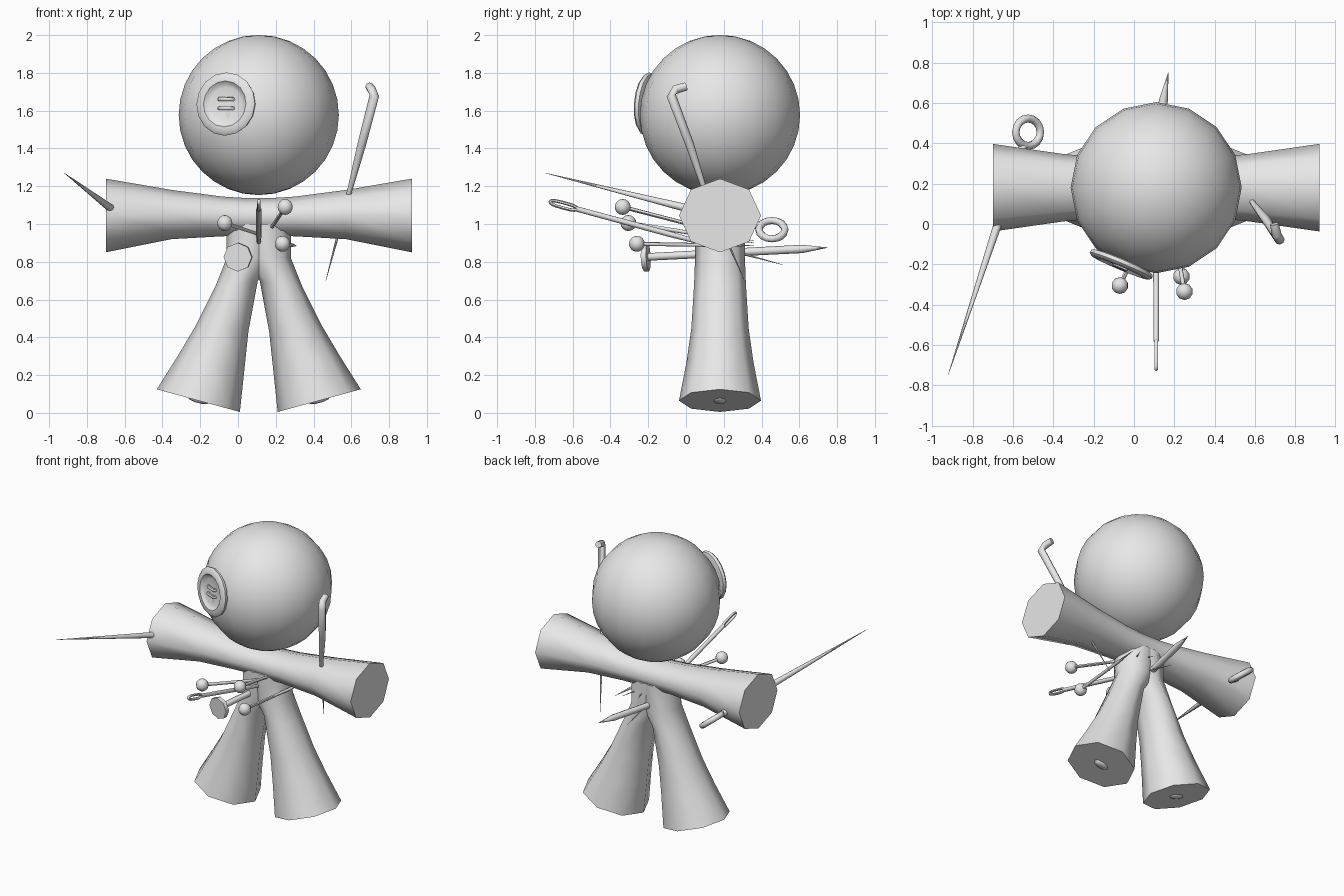
import bpy, bmesh, math
from mathutils import Vector, Matrix

if "Cube" in bpy.data.objects:
    bpy.data.objects.remove(bpy.data.objects["Cube"])

CX, CY = 0.11, 0.18          # body axis
grey = bpy.data.materials.new("grey")
grey.diffuse_color = (0.8, 0.8, 0.8, 1)
grey.use_nodes = True
grey.node_tree.nodes["Principled BSDF"].inputs["Base Color"].default_value = grey.diffuse_color


def finish(name, bm, angle=60):
    bmesh.ops.recalc_face_normals(bm, faces=bm.faces)
    me = bpy.data.meshes.new(name)
    bm.to_mesh(me)
    bm.free()
    me.shade_smooth()
    me.set_sharp_from_angle(angle=math.radians(angle))
    me.materials.append(grey)
    ob = bpy.data.objects.new(name, me)
    bpy.context.collection.objects.link(ob)
    return ob


def loft(name, rings, closed=False, angle=60):
    """Skin a list of equal-sized point rings, capping the ends."""
    bm = bmesh.new()
    vs = [[bm.verts.new(p) for p in r] for r in rings]
    n = len(vs[0])
    pairs = list(zip(vs, vs[1:])) + ([(vs[-1], vs[0])] if closed else [])
    for a, b in pairs:
        for i in range(n):
            j = (i + 1) % n
            bm.faces.new((a[i], a[j], b[j], b[i]))
    if not closed:
        bm.faces.new(vs[0])
        bm.faces.new(vs[-1])
    return finish(name, bm, angle)


def ellipse(c, u, v, n=8):
    return [c + u * math.cos(2 * math.pi * i / n) + v * math.sin(2 * math.pi * i / n)
            for i in range(n)]


def tube(name, pts, radii, n=8, closed=False, angle=60):
    """Round rod along a path with a radius at each point."""
    pts = [Vector(p) for p in pts]
    rings, m = [], len(pts)
    u = None
    for i, p in enumerate(pts):
        a = pts[i - 1] if closed or i else p
        b = pts[(i + 1) % m] if closed or i < m - 1 else p
        t = (b - a).normalized()
        u = t.orthogonal() if u is None else u - t * u.dot(t)
        u.normalize()
        rings.append(ellipse(p, u * radii[i], t.cross(u) * radii[i], n))
    return loft(name, rings, closed, angle)


def ball(name, c, r, seg, rings):
    bm = bmesh.new()
    bmesh.ops.create_uvsphere(bm, u_segments=seg, v_segments=rings, radius=r,
                              matrix=Matrix.Translation(c))
    return finish(name, bm)


# head
ball("head", (CX, CY, 1.577), 0.424, 16, 16)

# arms: one flared eight-sided tube; x offset, y radius, z radius, z centre
half = [(0.81, 0.217, 0.195, 1.045), (0.46, 0.167, 0.13, 1.05),
        (0.19, 0.142, 0.105, 1.04), (0.06, 0.135, 0.10, 1.037)]
sections = [(-x, a, b, z) for x, a, b, z in half] + half[::-1]
loft("arms", [ellipse(Vector((CX + x, CY, z)), Vector((0, a, 0)), Vector((0, 0, b)))
              for x, a, b, z in sections])

# legs: outer (x, z), inner (x, z), depth radius; they merge into the torso
leg = [((-0.43, 0.125), (0.01, 0.005), 0.217), ((-0.32, 0.30), (0.035, 0.24), 0.177),
       ((-0.225, 0.46), (0.055, 0.43), 0.152), ((-0.12, 0.67), (0.105, 0.70), 0.137),
       ((-0.06, 0.82), (0.19, 0.82), 0.132), ((-0.06, 1.0), (0.22, 1.0), 0.13)]
for side, s in (("left", 1), ("right", -1)):
    rings = []
    for (xo, zo), (xi, zi), ry in leg:
        o = Vector((CX + s * (xo - CX), CY, zo))
        i = Vector((CX + s * (xi - CX), CY, zi))
        rings.append(ellipse((o + i) / 2, (o - i) / 2, Vector((0, ry, 0))))
    loft(side + "_leg", rings)
    # small stitched knot under the foot
    axis = Vector((-0.263 * s, 0, -0.965))
    c = sum(rings[0], Vector()) / 8
    across = Vector((0.965 * s, 0, -0.263))
    loft(side + "_sole_knot", [ellipse(c + axis * d, across * r, Vector((0, r * 0.6, 0)))
                               for d, r in ((-0.01, 0.06), (0.006, 0.05), (0.012, 0.02))])

# button eye: turned profile (radius, height) facing outward
out = Vector((-0.385, -0.92, 0.07)).normalized()
side = out.cross(Vector((0, 0, 1))).normalized()
up = side.cross(out)
mid = Vector((-0.065, -0.205, 1.635))
profile = [(0.145, -0.025), (0.163, -0.018), (0.168, 0.0), (0.155, 0.012), (0.122, 0.014),
           (0.108, 0.0), (0.09, -0.006), (0.01, -0.006)]
loft("button_eye", [ellipse(mid + out * h, side * r, up * r, 16) for r, h in profile],
     angle=40)
for k, dz in enumerate((0.026, -0.022)):
    c = mid + up * dz
    tube("button_thread_%d" % (k + 1),
         [c - side * 0.04 - out * 0.01, c - side * 0.034 + out * 0.008,
          c + side * 0.034 + out * 0.008, c + side * 0.04 - out * 0.01], [0.011] * 4, 6)

# ball-headed pins
pins = [((-0.07, -0.305, 1.005), (0.25, 0.36, 0.90)),
        ((0.25, -0.335, 1.09), (0.13, 0.36, 0.91)),
        ((0.235, -0.26, 0.895), (0.31, 0.36, 0.885))]
for k, (h, t) in enumerate(pins):
    h, t = Vector(h), Vector(t)
    ball("pin_head_%d" % (k + 1), h, 0.042, 10, 8)
    tube("pin_shaft_%d" % (k + 1), [h, h.lerp(t, 0.7), t], [0.011, 0.010, 0.001], 6)

# nail through the belly
h, t = Vector((0.0, -0.215, 0.825)), Vector((0.17, 0.75, 0.875))
d = (t - h).normalized()
tube("nail_head", [h - d * 0.012, h + d * 0.016], [0.076, 0.076])
tube("nail_shaft", [h, h.lerp(t, 0.86), t], [0.02, 0.022, 0.001])

# chest needle with a long eye
a, b = Vector((0.11, -0.58, 1.08)), Vector((0.11, 0.51, 0.785))
d = (b - a).normalized()
w = Vector((1, 0, 0)).cross(d)
tube("chest_needle", [a, a.lerp(b, 0.45), b], [0.014, 0.015, 0.001])
c = a - d * 0.07
tube("chest_needle_eye",
     [c + d * (0.075 * math.copysign(abs(math.cos(q)) ** 0.6, math.cos(q))) +
      w * (0.014 * math.sin(q)) for q in [math.pi * i / 8 for i in range(16)]],
     [0.009] * 16, 6, closed=True)

# hooked needle through the arm
tube("hooked_needle", [(0.695, 0.0, 1.728), (0.708, -0.055, 1.712), (0.722, -0.078, 1.68),
                       (0.655, 0.02, 1.42), (0.595, 0.095, 1.19), (0.465, 0.31, 0.70)],
     [0.022, 0.024, 0.025, 0.023, 0.014, 0.001])

# large needle through the other arm, with a ring at its blunt end
ring = Vector((-0.525, 0.455, 0.97))
tube("arm_needle", [(-0.92, -0.745, 1.27), (-0.675, 0.0, 1.085), (-0.55, 0.385, 0.99)],
     [0.001, 0.021, 0.021])
u, v = Vector((0, 1, 0)), Vector((0.78, 0, -0.62))
tube("arm_needle_ring", ellipse(ring, u * 0.068, v * 0.078, 16), [0.02] * 16, closed=True)
